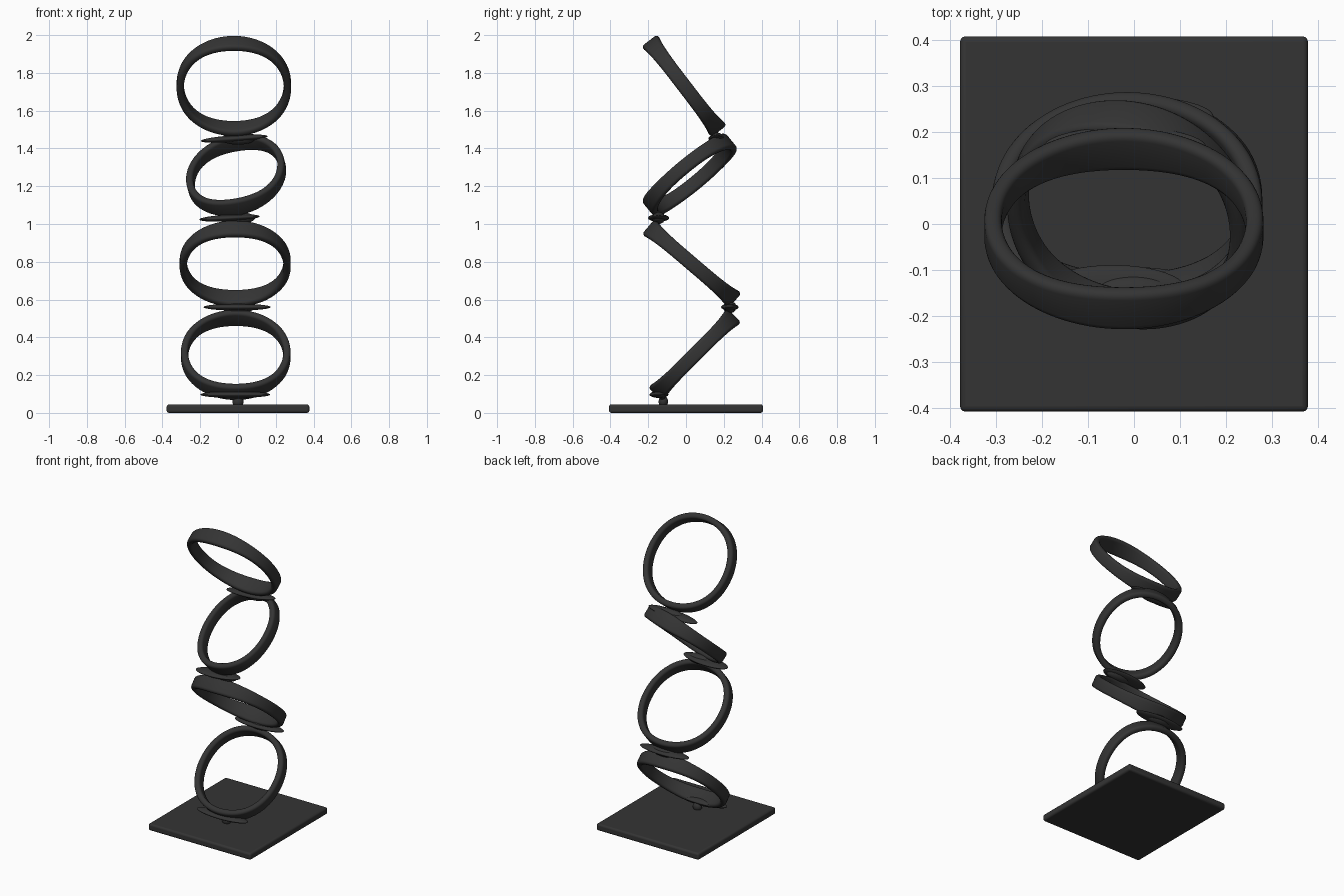
import bpy, bmesh
from math import radians, sin, cos, pi
from mathutils import Vector, Matrix

if "Cube" in bpy.data.objects:
    bpy.data.objects.remove(bpy.data.objects["Cube"])

mat = bpy.data.materials.new("charcoal")
mat.diffuse_color = (0.034, 0.034, 0.034, 1)
mat.use_nodes = True
mat.node_tree.nodes["Principled BSDF"].inputs["Base Color"].default_value = mat.diffuse_color


def finish(ob, angle=40):
    ob.data.materials.clear()
    ob.data.materials.append(mat)
    bpy.ops.object.select_all(action='DESELECT')
    ob.select_set(True)
    bpy.context.view_layer.objects.active = ob
    bpy.ops.object.shade_smooth_by_angle(angle=radians(angle))


def ring(name, centre, half_x, half_up, tilt, twist=0.0, width=0.076, thick=0.038, seg=96):
    """Rounded band, wider at its two joints; tilt slopes it, twist turns it about its slope line."""
    up = Vector((0, cos(radians(tilt)), sin(radians(tilt))))
    axis = Vector((1, 0, 0)).cross(up)
    turn = Matrix.Rotation(radians(twist), 3, up)
    side, axis = turn @ Vector((1, 0, 0)), turn @ axis
    bm = bmesh.new()
    loops = []
    r = 0.016
    for i in range(seg):
        a = 2 * pi * i / seg
        w = width + 0.026 * sin(a) ** 4
        loop = []
        # rounded rectangle section: (radial, axial)
        for k, (sx, sy) in enumerate(((1, 1), (-1, 1), (-1, -1), (1, -1))):
            for j in range(5):
                b = pi / 2 * (k + j / 4)
                p = sx * (thick / 2 - r) + r * cos(b) - thick / 2
                q = sy * (w / 2 - r) + r * sin(b)
                # slightly squared circle
                f = 1 + 0.018 * sin(2 * a) ** 2
                loop.append(bm.verts.new(Vector(centre) + side * cos(a) * (half_x * f + p)
                                         + up * sin(a) * (half_up * f + p) + axis * q))
        loops.append(loop)
    n = len(loops[0])
    for i in range(seg):
        A, B = loops[i], loops[(i + 1) % seg]
        for j in range(n):
            bm.faces.new((A[j], B[j], B[(j + 1) % n], A[(j + 1) % n]))
    bmesh.ops.recalc_face_normals(bm, faces=bm.faces)
    me = bpy.data.meshes.new(name)
    bm.to_mesh(me)
    bm.free()
    ob = bpy.data.objects.new(name, me)
    bpy.context.collection.objects.link(ob)
    finish(ob, 60)


def blob(name, centre, half, roll=0.0):
    bpy.ops.mesh.primitive_uv_sphere_add(segments=40, ring_count=16, radius=1, location=centre,
                                         rotation=(0, radians(roll), 0))
    ob = bpy.context.object
    ob.name = name
    ob.scale = half
    finish(ob, 60)


# base plate, lower slab with a slightly smaller top
bpy.ops.mesh.primitive_cube_add(size=1, location=(0, 0, 0.0225))
base = bpy.context.object
base.name = "base_plate"
base.scale = (0.755, 0.815, 0.045)
bpy.ops.object.transform_apply(location=False, rotation=False, scale=True)
bev = base.modifiers.new("edge", 'BEVEL')
bev.width, bev.segments = 0.012, 3
finish(base)

# stacked rings, leaning back and forth
ring("ring_bottom", (-0.012, 0.046, 0.307), 0.29, 0.296, 45)
ring("ring_second", (-0.015, 0.030, 0.79), 0.294, 0.302, 180 - 40.5)
ring("ring_third", (-0.01, 0.02, 1.26), 0.266, 0.286, 39.5, twist=-12)
ring("ring_top", (-0.022, -0.01, 1.731), 0.303, 0.303, 180 - 52.5)

# thin weld pads at each joint, with a short neck through them
pads = [(-0.015, -0.143, 0.097, 0.185, 0.05, 0),
        (-0.005, 0.232, 0.56, 0.178, 0.046, 0),
        (-0.045, -0.145, 1.032, 0.16, 0.056, -3),
        (-0.02, 0.165, 1.452, 0.178, 0.046, -4)]
for i, (x, y, z, hx, hy, roll) in enumerate(pads):
    blob(f"weld_pad_{i + 1}", (x, y, z), (hx, hy, 0.018), roll)
    if i:
        blob(f"weld_neck_{i + 1}", (0, y, z), (0.09, 0.035, 0.032))
    else:
        blob("base_neck", (0, -0.12, 0.06), (0.03, 0.025, 0.03))
